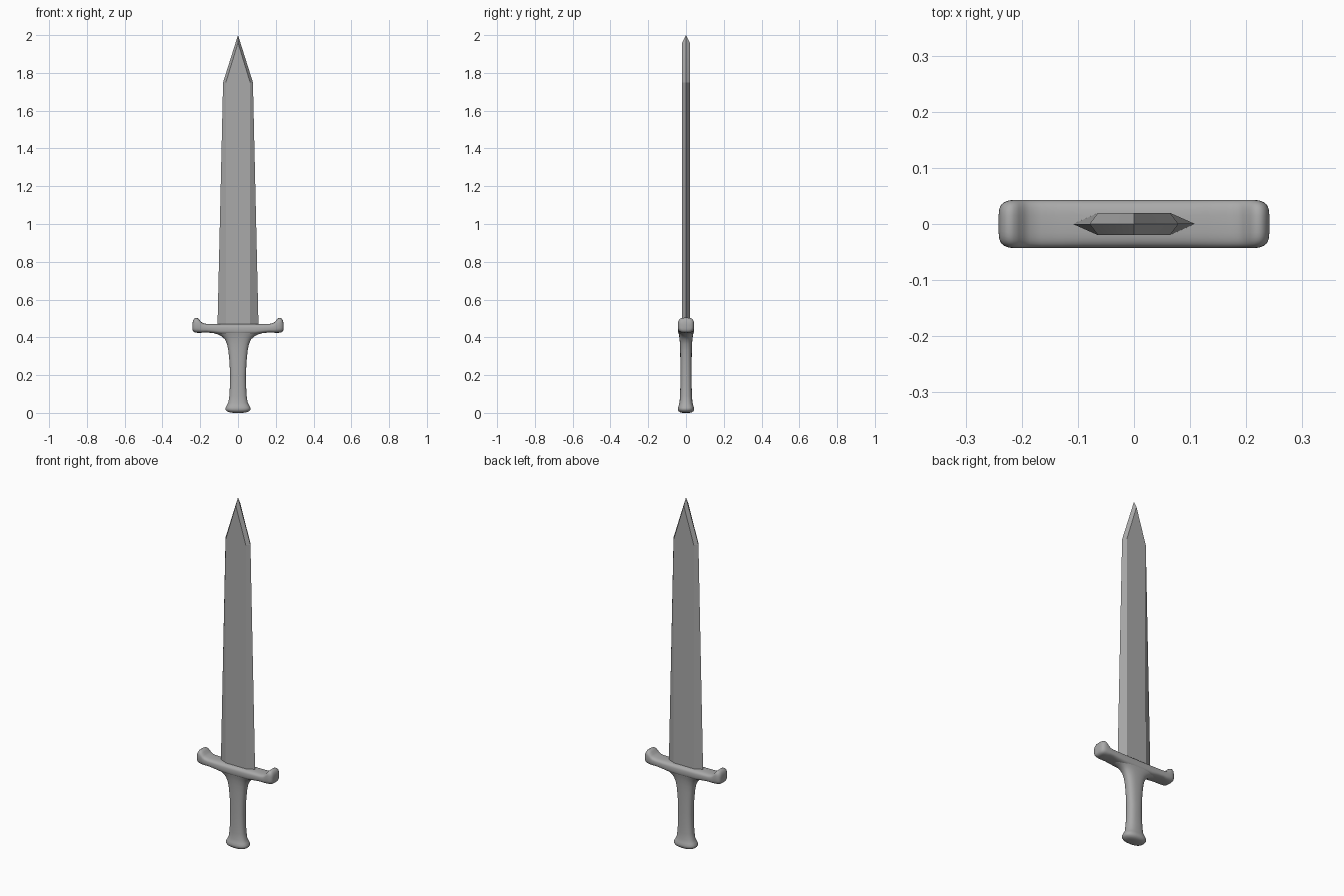
import bpy, bmesh, math

if "Cube" in bpy.data.objects:
    bpy.data.objects.remove(bpy.data.objects["Cube"])

steel = bpy.data.materials.new("grey_metal")
steel.diffuse_color = (0.4, 0.4, 0.4, 1)
steel.use_nodes = True
steel.node_tree.nodes["Principled BSDF"].inputs["Base Color"].default_value = steel.diffuse_color


def make_object(name, bm, angle):
    bmesh.ops.recalc_face_normals(bm, faces=bm.faces)
    mesh = bpy.data.meshes.new(name)
    bm.to_mesh(mesh)
    bm.free()
    mesh.materials.append(steel)
    ob = bpy.data.objects.new(name, mesh)
    bpy.context.collection.objects.link(ob)
    bpy.ops.object.select_all(action='DESELECT')
    ob.select_set(True)
    bpy.context.view_layer.objects.active = ob
    bpy.ops.object.shade_smooth_by_angle(angle=math.radians(angle))
    return ob


def bridge(bm, a, b):
    n = len(a)
    for i in range(n):
        bm.faces.new((a[i], a[(i + 1) % n], b[(i + 1) % n], b[i]))


def loft(rings):
    bm = bmesh.new()
    loops = [[bm.verts.new(p) for p in ring] for ring in rings]
    for a, b in zip(loops, loops[1:]):
        bridge(bm, a, b)
    bm.faces.new(loops[0])
    bm.faces.new(loops[-1])
    return bm


def oval(ru, rv, power, n=32):
    """Rounded-rectangle outline (superellipse)."""
    pts = []
    for i in range(n):
        t = 2 * math.pi * i / n
        c, s = math.cos(t), math.sin(t)
        pts.append((ru * math.copysign(abs(c) ** (2 / power), c),
                    rv * math.copysign(abs(s) ** (2 / power), s)))
    return pts


# Blade: flat hexagonal section, tapering, with a bevelled point
def hexagon(z, edge, flat, t=0.02):
    return [(edge, 0, z), (flat, t, z), (-flat, t, z),
            (-edge, 0, z), (-flat, -t, z), (flat, -t, z)]


bm = loft([hexagon(0.44, 0.109, 0.064), hexagon(1.75, 0.079, 0.064)])
bm.verts.ensure_lookup_table()
cap = [f for f in bm.faces if all(v.co.z > 1.7 for v in f.verts)]
bmesh.ops.delete(bm, geom=cap, context='FACES_ONLY')
er, fr, fl, el, bl, br = [v for v in bm.verts if v.co.z > 1.7]
tip = bm.verts.new((0, 0, 2.0))
for left, right, end_l, end_r, y in ((fl, fr, el, er, 0.02), (bl, br, el, er, -0.02)):
    ridge = bm.verts.new((0, y, 1.96))
    bm.faces.new((left, right, ridge))
    bm.faces.new((end_l, left, ridge, ))
    bm.faces.new((right, end_r, ridge))
    bm.faces.new((end_l, ridge, tip))
    bm.faces.new((ridge, end_r, tip))
make_object("blade", bm, 10)

# Grip with flared pommel, flowing out into the guard: z, half width, half depth
grip = [(0.0, 0.025, 0.018), (0.003, 0.045, 0.03), (0.009, 0.06, 0.039),
        (0.018, 0.067, 0.043), (0.027, 0.066, 0.043), (0.038, 0.06, 0.039),
        (0.055, 0.051, 0.034), (0.09, 0.046, 0.032), (0.14, 0.043, 0.03),
        (0.20, 0.042, 0.03), (0.27, 0.045, 0.03), (0.33, 0.051, 0.031),
        (0.365, 0.058, 0.032), (0.39, 0.07, 0.034), (0.405, 0.086, 0.036),
        (0.416, 0.108, 0.038), (0.425, 0.138, 0.040), (0.434, 0.17, 0.041),
        (0.445, 0.19, 0.041)]
make_object("grip", loft([[(u, v, z) for u, v in oval(rx, ry, 2.5)]
                          for z, rx, ry in grip]), 60)

# Guard: sections along x (x, bottom, top, half depth), mirrored
half = [(0.0, 0.412, 0.471, 0.043), (0.09, 0.416, 0.471, 0.043),
        (0.13, 0.422, 0.471, 0.043), (0.165, 0.426, 0.471, 0.043),
        (0.185, 0.425, 0.475, 0.043), (0.196, 0.424, 0.483, 0.043),
        (0.205, 0.424, 0.494, 0.043), (0.214, 0.424, 0.502, 0.043),
        (0.223, 0.425, 0.504, 0.042), (0.231, 0.427, 0.5, 0.039),
        (0.237, 0.432, 0.491, 0.034), (0.24, 0.438, 0.481, 0.027),
        (0.2415, 0.448, 0.468, 0.014)]
stations = [(-x, a, b, d) for x, a, b, d in half[:0:-1]] + half
make_object("guard", loft([[(x, u, (lo + hi) / 2 + v)
                            for u, v in oval(d, (hi - lo) / 2, 3.2)]
                           for x, lo, hi, d in stations]), 60)
